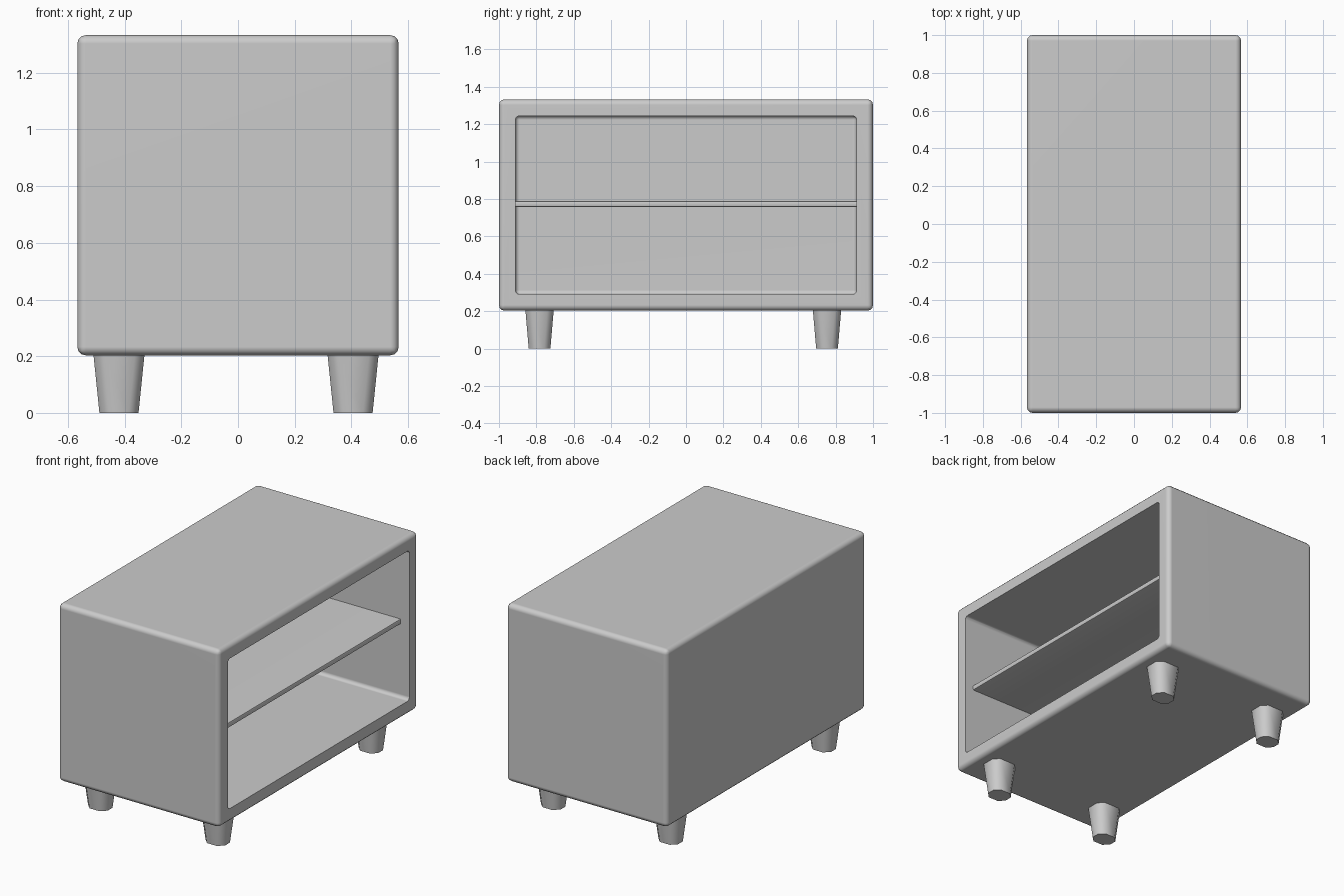
import bpy
import bmesh
import math
from mathutils import Matrix, Vector

if "Cube" in bpy.data.objects:
    bpy.data.objects.remove(bpy.data.objects["Cube"])


def finish(bm, name, angle=35):
    bmesh.ops.recalc_face_normals(bm, faces=bm.faces[:])
    mesh = bpy.data.meshes.new(name)
    bm.to_mesh(mesh)
    bm.free()
    obj = bpy.data.objects.new(name, mesh)
    bpy.context.collection.objects.link(obj)
    smooth(obj, angle)
    return obj


def smooth(obj, angle=35):
    bpy.ops.object.select_all(action='DESELECT')
    obj.select_set(True)
    bpy.context.view_layer.objects.active = obj
    bpy.ops.object.shade_smooth_by_angle(angle=math.radians(angle))


def box(lo, hi):
    lo, hi = Vector(lo), Vector(hi)
    bm = bmesh.new()
    size = Matrix.Diagonal((*(hi - lo), 1))
    bmesh.ops.create_cube(bm, size=1, matrix=Matrix.Translation((lo + hi) / 2) @ size)
    return bm


def bevel(bm, edges, offset, segments):
    bmesh.ops.bevel(bm, geom=edges, offset=offset, segments=segments,
                    profile=0.5, affect='EDGES', clamp_overlap=True)


HALF_X, WALL = 0.567, 0.088
Z0, Z1 = 0.203, 1.333

# Cabinet shell: rounded box with a rounded compartment cut in from the +x side
bm = box((-HALF_X, -1, Z0), (HALF_X, 1, Z1))
bevel(bm, bm.edges[:], 0.03, 3)
shell = finish(bm, "cabinet_shell")

bm = box((-HALF_X + WALL, -1 + WALL, Z0 + WALL), (HALF_X + 0.2, 1 - WALL, Z1 - WALL))
bevel(bm, bm.edges[:], 0.022, 3)
cutter = finish(bm, "compartment_cutter")
cutter.hide_render = True

cut = shell.modifiers.new("compartment", 'BOOLEAN')
cut.operation = 'DIFFERENCE'
cut.solver = 'EXACT'
cut.object = cutter
bpy.context.view_layer.objects.active = shell
bpy.ops.object.modifier_apply(modifier=cut.name)
bpy.data.objects.remove(cutter)
smooth(shell)
shell.modifiers.new("flat_panels", 'WEIGHTED_NORMAL').keep_sharp = True

# Shelf, set slightly back from the opening, with a softened front edge
bm = box((-HALF_X + WALL - 0.01, -0.92, 0.757), (0.505, 0.92, 0.79))
front = [e for e in bm.edges
         if all(v.co.x > 0.5 for v in e.verts)
         and abs(e.verts[0].co.y - e.verts[1].co.y) > 1]
bevel(bm, front, 0.008, 2)
finish(bm, "shelf")


# Tapered legs with chamfered corners
def leg(name, x, y):
    bm = bmesh.new()
    height = 0.215
    place = (Matrix.Translation((x, y, height / 2))
             @ Matrix.Diagonal((1, 0.84, 1, 1))
             @ Matrix.Rotation(math.pi / 4, 4, 'Z'))
    bmesh.ops.create_cone(bm, cap_ends=True, segments=4, radius1=0.069 * math.sqrt(2),
                          radius2=0.091 * math.sqrt(2), depth=height, matrix=place)
    corners = [e for e in bm.edges if abs(e.verts[0].co.z - e.verts[1].co.z) > 0.1]
    bevel(bm, corners, 0.034, 1)
    finish(bm, name, 60)


for x, end in ((-0.42, "back"), (0.406, "front")):
    for y, side in ((-0.783, "left"), (0.754, "right")):
        leg(f"{end}_{side}_leg", x, y)
